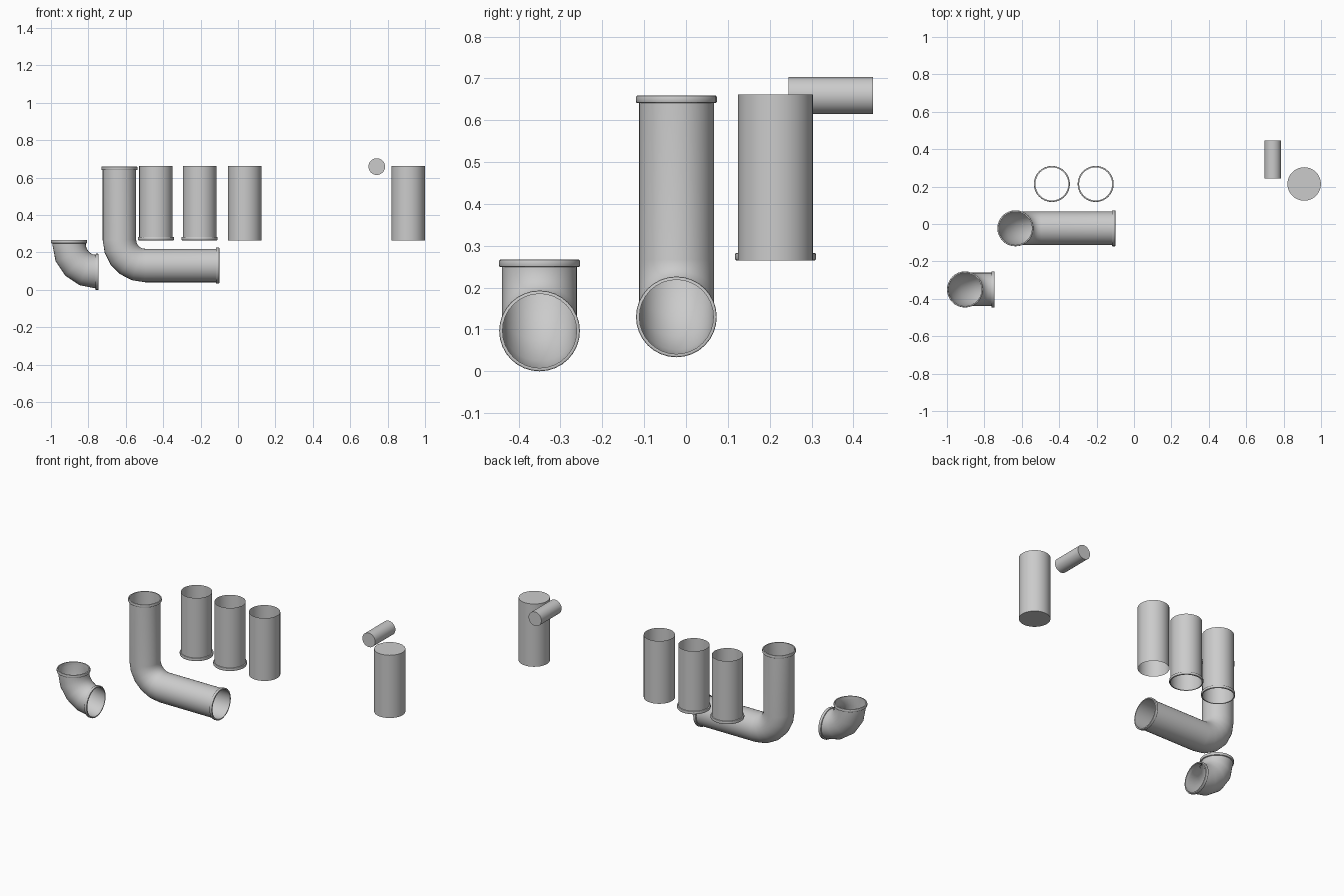
import bpy, bmesh, math
from mathutils import Vector

if "Cube" in bpy.data.objects:
    bpy.data.objects.remove(bpy.data.objects["Cube"])

SIDES = 32
R = 0.0895       # pipe radius
RIM_R = 0.0965   # collar outer radius
RIM_H = 0.018    # collar length


def sweep(bm, stations, closed=False):
    """Skin circles; each station is (centre, direction in the xz plane, radius)."""
    rings = []
    for c, d, r in stations:
        c, d = Vector(c), Vector(d).normalized()
        u = Vector((0, 1, 0))
        v = d.cross(u)
        rings.append([bm.verts.new(c + r * (math.cos(a) * u + math.sin(a) * v))
                      for a in (2 * math.pi * i / SIDES for i in range(SIDES))])
    pairs = list(zip(rings, rings[1:]))
    if closed:
        pairs.append((rings[-1], rings[0]))
    for a, b in pairs:
        for i in range(SIDES):
            j = (i + 1) % SIDES
            bm.faces.new((a[i], a[j], b[j], b[i]))


def collar(bm, end, inward):
    """Rounded ring around a pipe mouth."""
    end, d = Vector(end), Vector(inward)
    ri, b = R - 0.001, 0.003
    prof = [(0, ri), (0, RIM_R - b), (0.001, RIM_R - 0.001), (b, RIM_R),
            (RIM_H - b, RIM_R), (RIM_H - 0.001, RIM_R - 0.001),
            (RIM_H, RIM_R - b), (RIM_H, ri)]
    sweep(bm, [(end + d * t, d, r) for t, r in prof], closed=True)


def finish(bm, name):
    bmesh.ops.recalc_face_normals(bm, faces=bm.faces)
    me = bpy.data.meshes.new(name)
    bm.to_mesh(me)
    bm.free()
    ob = bpy.data.objects.new(name, me)
    bpy.context.collection.objects.link(ob)
    smooth(ob)


def smooth(ob):
    bpy.ops.object.select_all(action='DESELECT')
    ob.select_set(True)
    bpy.context.view_layer.objects.active = ob
    bpy.ops.object.shade_smooth_by_angle(angle=math.radians(35))


def bent_pipe(name, x, y, top, end_x, low, bend, steps):
    """Pipe running down from the top mouth, then bending towards +x."""
    bm = bmesh.new()
    cx, cz = x + bend, low + bend
    st = [((x, y, top), (0, 0, -1), R)]
    for i in range(steps + 1):
        a = math.pi / 2 * i / steps
        st.append(((cx - bend * math.cos(a), y, cz - bend * math.sin(a)),
                   (math.sin(a), 0, -math.cos(a)), R))
    st.append(((end_x, y, low), (1, 0, 0), R))
    sweep(bm, st)
    collar(bm, (x, y, top), (0, 0, -1))
    collar(bm, (end_x, y, low), (-1, 0, 0))
    finish(bm, name)


def straight_pipe(name, x, rim):
    """Open upright pipe, optionally with a collar at the bottom."""
    bm = bmesh.new()
    y, z0, z1 = 0.214, 0.265, 0.661
    sweep(bm, [((x, y, z0), (0, 0, 1), R), ((x, y, z1), (0, 0, 1), R)])
    if rim:
        collar(bm, (x, y, z0), (0, 0, 1))
    finish(bm, name)


def solid_rod(name, loc, r, depth, rot=(0, 0, 0)):
    bpy.ops.mesh.primitive_cylinder_add(vertices=SIDES, radius=r, depth=depth,
                                        location=loc, rotation=rot)
    ob = bpy.context.object
    ob.name = name
    smooth(ob)


# Bent pipes
bent_pipe("short_elbow", -0.9035, -0.35, 0.267, -0.745, 0.0965, 0.147, 4)
bent_pipe("long_elbow", -0.634, -0.023, 0.659, -0.1, 0.13, 0.137, 5)

# Straight open pipes
for name, x, rim in (("collared_pipe_left", -0.439, True),
                     ("collared_pipe_right", -0.205, True),
                     ("plain_pipe", 0.036, False)):
    straight_pipe(name, x, rim)

# Solid cylinders
solid_rod("large_plug", (0.91, 0.214, 0.463), R, 0.396)
solid_rod("small_plug", (0.742, 0.3455, 0.659), 0.0445, 0.202, (math.pi / 2, 0, 0))
